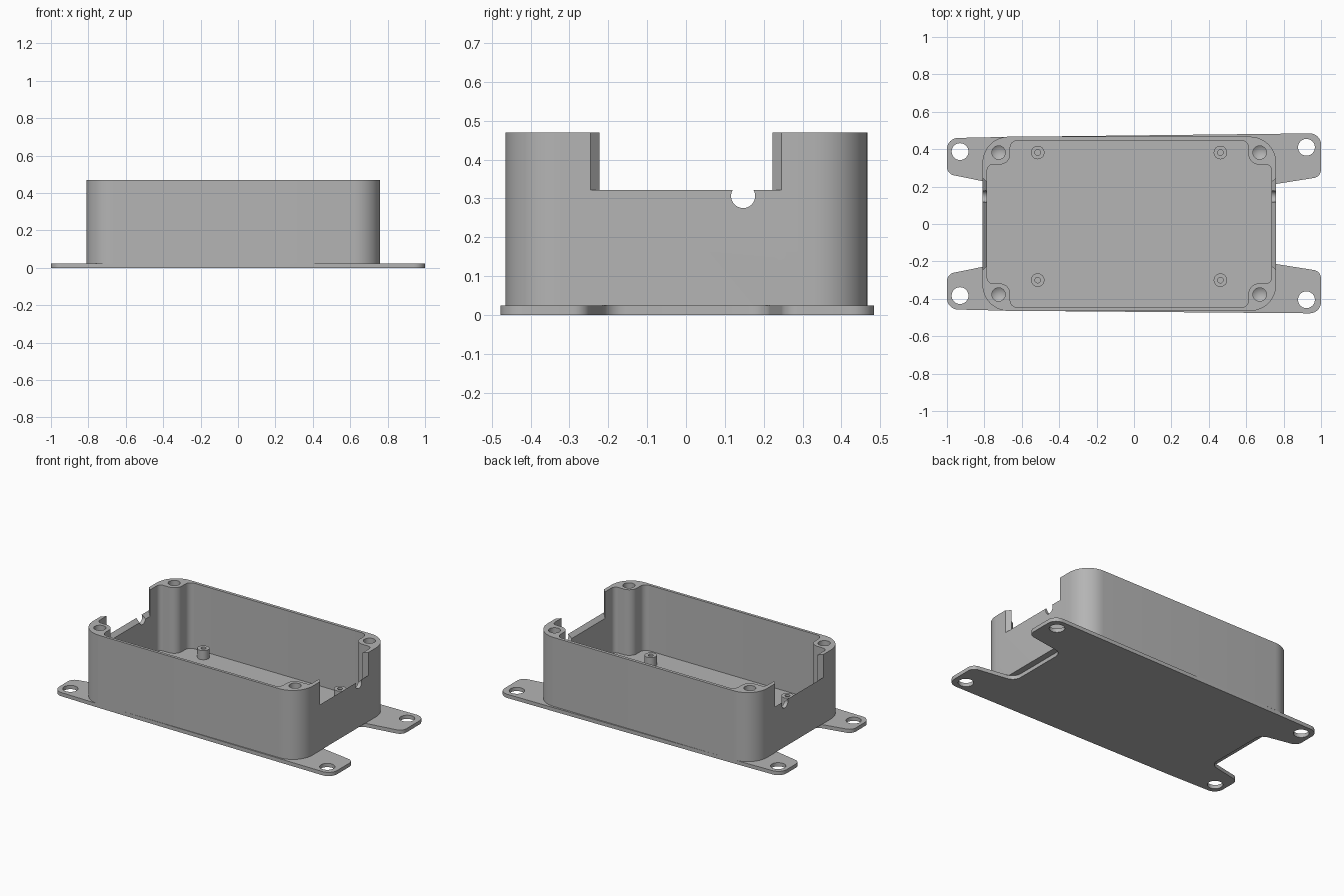
import bpy, bmesh, math
from mathutils import Vector

if "Cube" in bpy.data.objects:
    bpy.data.objects.remove(bpy.data.objects["Cube"])

grey = bpy.data.materials.new("mid_grey")
grey.diffuse_color = (0.46, 0.46, 0.46, 1)
grey.use_nodes = True
grey.node_tree.nodes["Principled BSDF"].inputs["Base Color"].default_value = grey.diffuse_color
CX = -0.025          # centre of the box along x
PLATE, TOP = 0.024, 0.47


def finish(name, bm):
    bmesh.ops.recalc_face_normals(bm, faces=bm.faces)
    me = bpy.data.meshes.new(name)
    bm.to_mesh(me)
    bm.free()
    me.materials.append(grey)
    ob = bpy.data.objects.new(name, me)
    bpy.context.collection.objects.link(ob)
    return ob


def rounded(points, steps=8):
    """Fillet each (x, y, radius) corner of a closed outline."""
    out = []
    n = len(points)
    for i, (x, y, r) in enumerate(points):
        p = Vector((x, y))
        a = Vector(points[i - 1][:2]) - p
        b = Vector(points[(i + 1) % n][:2]) - p
        if r == 0:
            out.append(p)
            continue
        ang = a.angle(b)
        a.normalize()
        b.normalize()
        t = r / math.tan(ang / 2)
        c = p + (a + b).normalized() * (r / math.sin(ang / 2))
        s, e = p + a * t - c, p + b * t - c
        sweep = s.angle_signed(e)
        a0 = math.atan2(s.y, s.x)
        for k in range(steps + 1):
            q = a0 - sweep * k / steps
            out.append(c + Vector((math.cos(q), math.sin(q))) * r)
    return out


def prism(name, outline, z0, z1):
    bm = bmesh.new()
    f = bm.faces.new([bm.verts.new((p[0], p[1], z0)) for p in outline])
    g = bmesh.ops.extrude_face_region(bm, geom=[f])
    top = [v for v in g["geom"] if isinstance(v, bmesh.types.BMVert)]
    bmesh.ops.translate(bm, verts=top, vec=(0, 0, z1 - z0))
    return finish(name, bm)


def hull(name, points):
    bm = bmesh.new()
    for p in points:
        bm.verts.new(p)
    bmesh.ops.convex_hull(bm, input=bm.verts)
    bmesh.ops.dissolve_limit(bm, angle_limit=0.01, verts=bm.verts, edges=bm.edges)
    return finish(name, bm)


def circle(x, y, r, n=32):
    return [(x + r * math.cos(2 * math.pi * k / n),
             y + r * math.sin(2 * math.pi * k / n)) for k in range(n)]


def cut(ob, cutters):
    for c in cutters:
        m = ob.modifiers.new("cut", "BOOLEAN")
        m.operation, m.solver, m.object = "DIFFERENCE", "EXACT", c
    dg = bpy.context.evaluated_depsgraph_get()
    me = bpy.data.meshes.new_from_object(ob.evaluated_get(dg))
    ob.modifiers.clear()
    ob.data = me
    for c in cutters:
        bpy.data.objects.remove(c)


# Mounting plate with four ears
plate = prism("mounting_plate", rounded([
    (-1, 0.459, 0.06), (-0.66, 0.466, 0), (1, 0.485, 0.06),
    (1, 0.252, 0.045), (0.72, 0.208, 0.06),
    (0.72, -0.208, 0.06), (1, -0.252, 0.045),
    (1, -0.478, 0.06), (-0.66, -0.464, 0), (-1, -0.456, 0.06),
    (-1, -0.268, 0.045), (-0.765, -0.22, 0.06),
    (-0.765, 0.22, 0.06), (-1, 0.268, 0.045)]), 0, PLATE)
cut(plate, [prism("hole", circle(x, y, 0.045), -0.1, 0.1) for x, y in
            ((-0.93, 0.387), (-0.93, -0.383), (0.922, 0.41), (0.922, -0.405))])

# Box body with rounded corners
box = prism("box_shell", rounded([
    (-0.81, 0.467, 0.14), (0.76, 0.467, 0.14),
    (0.76, -0.465, 0.14), (-0.81, -0.465, 0.14)], 12), PLATE, TOP)

# Cavity that leaves a screw post in each corner
hx, hy, px, py = 0.76, 0.447, 0.637, 0.318
corner = [(-hx, py, 0.03), (-px, py, 0.055), (-px, hy, 0.04)]
cavity = []
for sx, sy in ((1, 1), (-1, 1), (-1, -1), (1, -1)):
    part = [(CX + sx * x, sy * y, r) for x, y, r in corner]
    cavity += part if sx * sy > 0 else part[::-1]
cutters = [prism("cavity", rounded(cavity), 0.046, 0.6)]

# Screw holes with pointed ends
for x in (-0.724, 0.672):
    for y in (0.382, -0.377):
        pts = [(a, b, z) for z in (0.2, 0.6) for a, b in circle(x, y, 0.036, 24)]
        cutters.append(hull("screw_hole", pts + [(x, y, 0.175)]))

# End notches with splayed sides, and cable holes in their sills
for s in (1, -1):
    pts = []
    for x, y, z in ((0.805, 0.265, 0.34), (0.74, 0.203, 0.28)):
        pts += [(CX + s * x, t * y, h) for t in (1, -1) for h in (z, 0.6)]
    cutters.append(hull("notch", pts))
    cutters.append(hull("cable_hole", [
        (CX + s * x, a, b) for x in (0.7, 0.85) for a, b in circle(0.147, 0.306, 0.031)]))
cut(box, cutters)

# Circuit board standoffs
parts = [plate, box]
for i, (x, y) in enumerate(((-0.515, 0.382), (0.462, 0.382),
                            (-0.515, -0.3), (0.462, -0.3))):
    post = prism("standoff_%d" % (i + 1), circle(x, y, 0.036), 0.045, 0.105)
    cut(post, [prism("hole", circle(x, y, 0.015, 20), 0.06, 0.2)])
    parts.append(post)

# Smooth curved walls, keep edges crisp
for ob in parts:
    bpy.ops.object.select_all(action="DESELECT")
    ob.select_set(True)
    bpy.context.view_layer.objects.active = ob
    bpy.ops.object.shade_smooth_by_angle(angle=math.radians(30))
